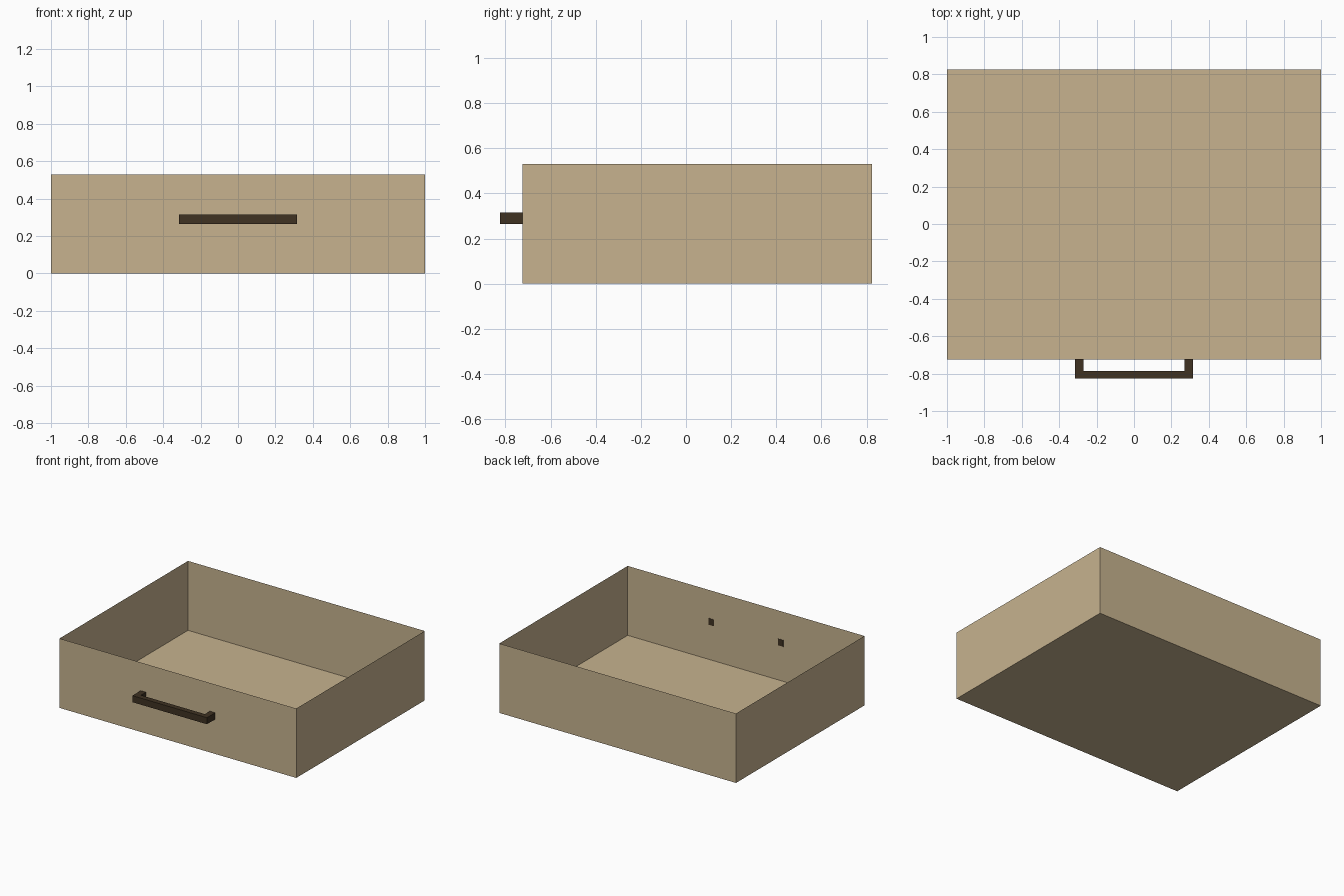
import bpy, bmesh
from mathutils import Matrix, Vector

if "Cube" in bpy.data.objects:
    bpy.data.objects.remove(bpy.data.objects["Cube"])


def material(name, rgb):
    m = bpy.data.materials.new(name)
    m.diffuse_color = (*rgb, 1)
    m.use_nodes = True
    m.node_tree.nodes["Principled BSDF"].inputs["Base Color"].default_value = m.diffuse_color
    return m


def box(bm, lo, hi):
    lo, hi = Vector(lo), Vector(hi)
    mat = Matrix.Translation((lo + hi) / 2) @ Matrix.Diagonal((*(hi - lo), 1))
    return bmesh.ops.create_cube(bm, size=1, matrix=mat)


def finish(bm, name, mat):
    me = bpy.data.meshes.new(name)
    bm.to_mesh(me)
    bm.free()
    me.materials.append(mat)
    ob = bpy.data.objects.new(name, me)
    bpy.context.collection.objects.link(ob)


wood = material("light wood", (0.57, 0.45, 0.275))
bronze = material("dark bronze", (0.05, 0.032, 0.016))

# Open tray with thin sheet walls: a box without its top face
bm = bmesh.new()
box(bm, (-1, -0.725, 0), (1, 0.825, 0.53))
bm.faces.ensure_lookup_table()
top = [f for f in bm.faces if f.normal.z > 0.9]
bmesh.ops.delete(bm, geom=top, context='FACES_ONLY')
finish(bm, "drawer_tray", wood)

# Pull handle: front bar
bm = bmesh.new()
box(bm, (-0.315, -0.825, 0.265), (0.315, -0.785, 0.315))
finish(bm, "handle_bar", bronze)

# Two posts whose ends just show inside the front wall
for side, x in (("left", -0.2925), ("right", 0.2925)):
    bm = bmesh.new()
    box(bm, (x - 0.0225, -0.785, 0.265), (x + 0.0225, -0.723, 0.315))
    finish(bm, "handle_post_" + side, bronze)
